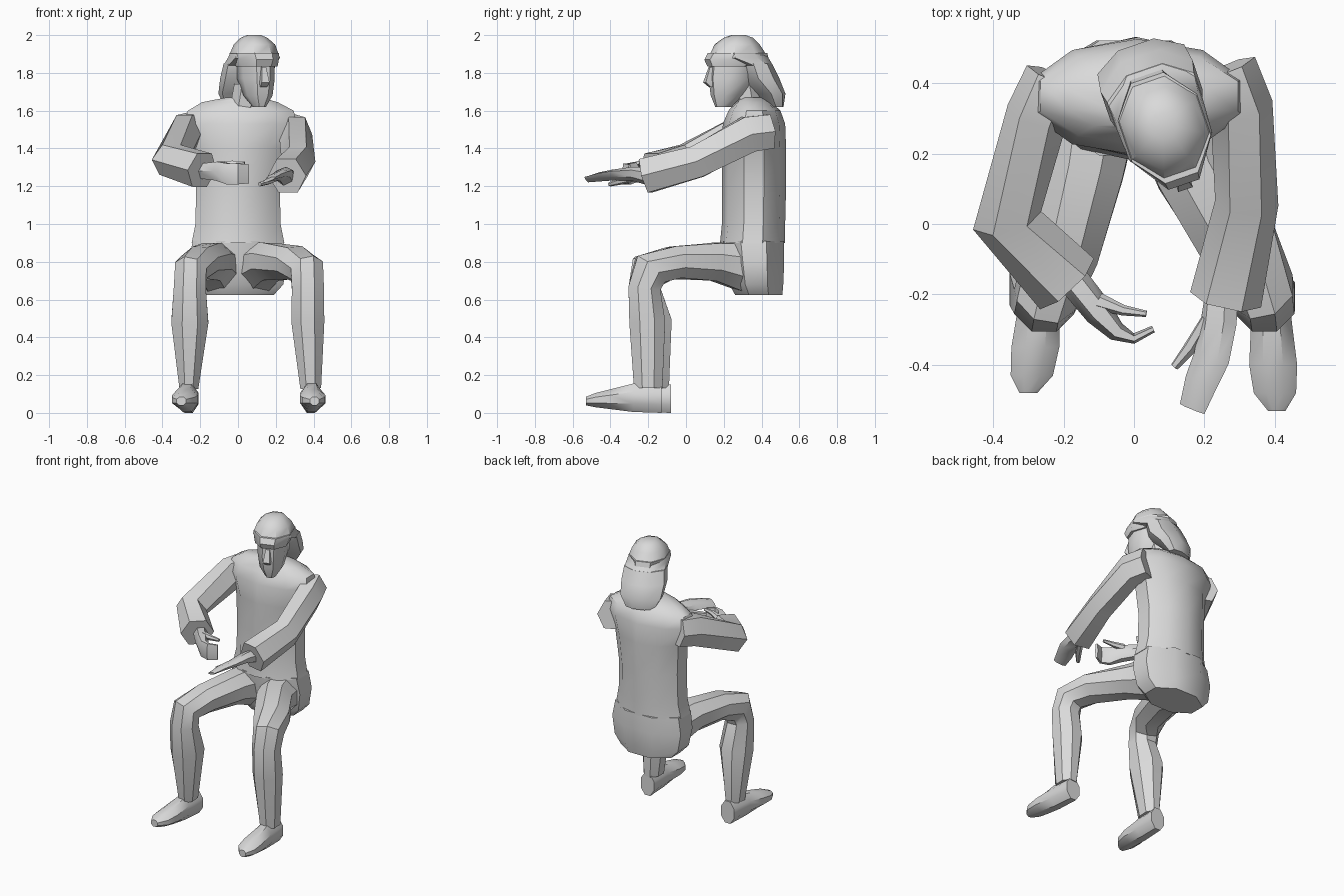
import bpy, math
from mathutils import Vector, Matrix

X, Y, Z = Vector((1, 0, 0)), Vector((0, 1, 0)), Vector((0, 0, 1))
grey = bpy.data.materials.new("plain grey")
grey.diffuse_color = (0.7, 0.7, 0.7, 1)


def tube(name, rings, ref, n=8, axis=None, angle=38):
    """Skin rings (x, y, z, half size along ref, half size across)."""
    pts = [Vector(r[:3]) for r in rings]
    last = len(pts) - 1
    angs = [(k + 0.5) * 2 * math.pi / n for k in range(n)]
    mc = max(abs(math.cos(t)) for t in angs)
    ms = max(abs(math.sin(t)) for t in angs)
    verts, faces = [], []
    for i, (p, r) in enumerate(zip(pts, rings)):
        if axis:
            t = axis
        else:
            t = Vector()
            if i > 0:
                t += (p - pts[i - 1]).normalized()
            if i < last:
                t += (pts[i + 1] - p).normalized()
            t = t.normalized()
        u = (ref - t * ref.dot(t)).normalized()
        v = t.cross(u)
        verts += [p + u * (r[3] * math.cos(a) / mc) + v * (r[4] * math.sin(a) / ms) for a in angs]
    for i in range(last):
        for k in range(n):
            j = (k + 1) % n
            faces.append((i * n + k, i * n + j, (i + 1) * n + j, (i + 1) * n + k))
    faces.append(tuple(reversed(range(n))))
    faces.append(tuple(range(last * n, last * n + n)))
    me = bpy.data.meshes.new(name)
    me.from_pydata(verts, [], faces)
    me.materials.append(grey)
    me.polygons.foreach_set("use_smooth", [True] * len(me.polygons))
    me.set_sharp_from_angle(angle=math.radians(angle))
    ob = bpy.data.objects.new(name, me)
    bpy.context.collection.objects.link(ob)
    return ob


def stack(name, levels, n=8, **kw):
    """Horizontal sections: (z, centre x, half width, front y, back y)."""
    return tube(name, [(cx, (f + b) / 2, z, hx, (b - f) / 2) for z, cx, hx, f, b in levels],
                X, n, Z, **kw)


# torso
stack("jacket", [(0.90, 0, 0.245, 0.18, 0.525), (1.0, 0, 0.225, 0.19, 0.525),
                 (1.2, 0, 0.222, 0.19, 0.53), (1.4, 0.01, 0.24, 0.19, 0.53),
                 (1.53, 0.01, 0.30, 0.195, 0.525), (1.60, 0.015, 0.28, 0.225, 0.50),
                 (1.645, 0.01, 0.20, 0.26, 0.45), (1.67, 0.03, 0.09, 0.27, 0.41)], 10)
stack("hips", [(0.625, 0, 0.19, 0.26, 0.51), (0.68, 0, 0.24, 0.23, 0.515),
               (0.80, 0, 0.26, 0.21, 0.52), (0.91, 0, 0.24, 0.195, 0.52)])
stack("neck", [(1.58, 0.03, 0.08, 0.25, 0.41), (1.74, 0.05, 0.07, 0.23, 0.38)])

# legs
legs = {
    "left": [(-0.11, 0.32, 0.77, 0.12, 0.13), (-0.14, 0.15, 0.80, 0.11, 0.10),
             (-0.20, -0.08, 0.795, 0.10, 0.085), (-0.25, -0.20, 0.755, 0.085, 0.10),
             (-0.255, -0.22, 0.66, 0.085, 0.085), (-0.255, -0.185, 0.48, 0.098, 0.11),
             (-0.26, -0.165, 0.13, 0.05, 0.075)],
    "right": [(0.11, 0.32, 0.77, 0.12, 0.13), (0.17, 0.15, 0.80, 0.11, 0.10),
              (0.30, -0.06, 0.795, 0.11, 0.085), (0.365, -0.19, 0.755, 0.088, 0.10),
              (0.37, -0.22, 0.66, 0.085, 0.085), (0.37, -0.205, 0.48, 0.087, 0.095),
              (0.385, -0.20, 0.13, 0.055, 0.075)],
}
for side, rings in legs.items():
    tube(side + "_leg", rings, X, 8)

# feet: sections from heel to toe (y, bottom, top, half width)
for side, x, dx, dy in (("left", -0.26, -0.03, 0.05), ("right", 0.385, 0.015, 0.0)):
    prof = [(-0.13, 0.0, 0.15, 0.05), (-0.28, 0.005, 0.155, 0.058),
            (-0.40, 0.02, 0.125, 0.068), (-0.48, 0.03, 0.105, 0.060),
            (-0.53, 0.04, 0.085, 0.025)]
    tube(side + "_shoe", [(x + dx * i / 3, y + dy, (b + t) / 2, h, (t - b) / 2)
                          for i, (y, b, t, h) in enumerate(prof)], X, 8, -Y)

# sleeves
tube("left_sleeve", [(-0.23, 0.42, 1.50, 0.09, 0.08), (-0.275, 0.31, 1.485, 0.095, 0.088),
                     (-0.36, 0.01, 1.34, 0.085, 0.10), (-0.19, -0.17, 1.285, 0.09, 0.105)], Z, 6)
tube("right_sleeve", [(0.26, 0.44, 1.49, 0.09, 0.09), (0.305, 0.33, 1.475, 0.095, 0.09),
                      (0.32, 0.06, 1.33, 0.085, 0.09), (0.26, -0.215, 1.255, 0.092, 0.103)], Z, 6)

# left hand curled, right hand flat
tube("left_hand", [(-0.18, -0.15, 1.28, 0.04, 0.045), (-0.10, -0.25, 1.28, 0.05, 0.042),
                   (-0.05, -0.305, 1.265, 0.055, 0.028), (0.0, -0.325, 1.265, 0.055, 0.015),
                   (0.055, -0.298, 1.265, 0.05, 0.01)], Z, 6)
tube("left_thumb", [(-0.10, -0.22, 1.31, 0.02, 0.025), (-0.03, -0.245, 1.32, 0.015, 0.015),
                    (0.035, -0.255, 1.325, 0.009, 0.009)], Z, 6)
tilt = Vector((-0.4, 0, 1))
tube("right_hand", [(0.25, -0.19, 1.25, 0.04, 0.05), (0.24, -0.28, 1.265, 0.03, 0.055),
                    (0.22, -0.38, 1.26, 0.02, 0.055), (0.19, -0.45, 1.25, 0.016, 0.05),
                    (0.165, -0.525, 1.235, 0.008, 0.04)], tilt, 6)
tube("right_thumb", [(0.21, -0.27, 1.25, 0.02, 0.02), (0.16, -0.35, 1.225, 0.015, 0.02),
                     (0.115, -0.405, 1.21, 0.01, 0.012)], tilt, 6)

# head, modelled facing -y and then turned
head = [
    stack("face", [(1.62, 0, 0.032, -0.17, -0.09), (1.68, 0, 0.07, -0.19, -0.03),
                   (1.77, 0, 0.088, -0.20, 0.05), (1.87, 0, 0.09, -0.19, 0.05)]),
    stack("nose", [(1.725, 0, 0.018, -0.205, -0.17), (1.75, 0, 0.022, -0.235, -0.17),
                   (1.83, 0, 0.012, -0.208, -0.17)], 4),
    stack("hair_fringe", [(1.835, 0, 0.10, -0.205, 0.02), (1.87, 0, 0.112, -0.22, 0.11),
                          (1.905, 0, 0.118, -0.20, 0.10)]),
    stack("hair_top", [(1.84, 0, 0.13, -0.06, 0.13), (1.88, 0, 0.124, -0.195, 0.105),
                       (1.95, 0, 0.10, -0.165, 0.06), (1.985, 0, 0.065, -0.12, 0.03),
                       (2.0, 0, 0.035, -0.08, -0.01)]),
    stack("hair_back", [(1.62, 0, 0.09, 0.11, 0.195), (1.69, 0, 0.13, 0.05, 0.20),
                        (1.77, 0, 0.138, -0.04, 0.165), (1.85, 0, 0.13, -0.06, 0.125)]),
]
for ob in head:
    ob.data.transform(Matrix.Translation((0.07, 0.32, 0)) @ Matrix.Rotation(math.radians(19), 4, "Z"))
